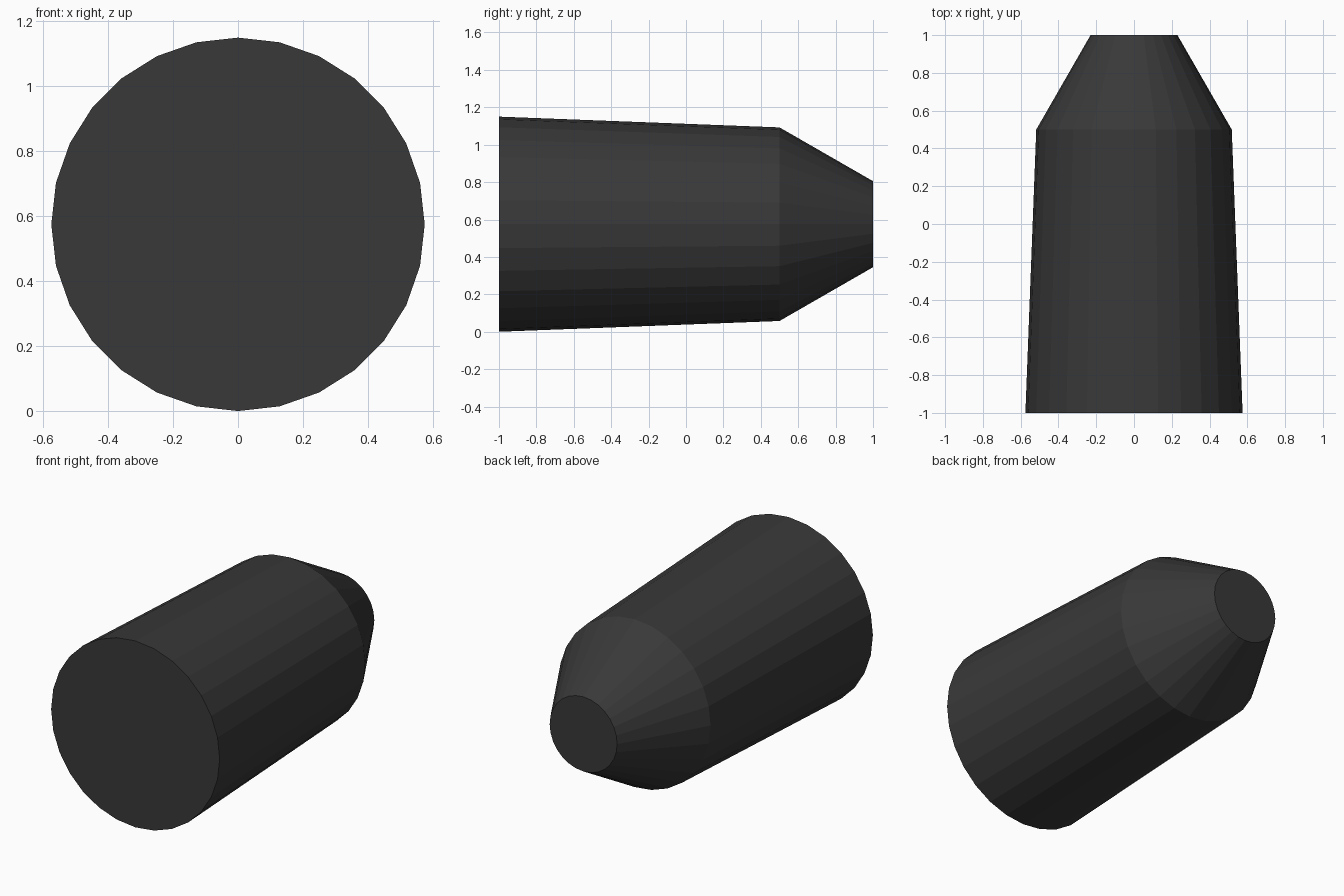
import bpy, bmesh, math

if "Cube" in bpy.data.objects:
    bpy.data.objects.remove(bpy.data.objects["Cube"])

SIDES = 28
CENTRE_Z = 0.575
# (y, radius) stations: wide base, shoulder, blunt tip
PROFILE = [(-1.0, 0.575), (0.5, 0.5175), (1.0, 0.23)]

bm = bmesh.new()

# Rings along the y axis
rings = []
for y, r in PROFILE:
    angles = [2 * math.pi * i / SIDES for i in range(SIDES)]
    rings.append([bm.verts.new((r * math.sin(a), y, CENTRE_Z + r * math.cos(a))) for a in angles])

# Tapered walls
for a, b in zip(rings, rings[1:]):
    for i in range(SIDES):
        j = (i + 1) % SIDES
        bm.faces.new((a[i], a[j], b[j], b[i]))

# Flat end caps
bm.faces.new(rings[0])
bm.faces.new(rings[-1])
bmesh.ops.recalc_face_normals(bm, faces=bm.faces)

mesh = bpy.data.meshes.new("tapered_body")
bm.to_mesh(mesh)
bm.free()
body = bpy.data.objects.new("tapered_body", mesh)
bpy.context.collection.objects.link(body)

# Dark charcoal finish
mat = bpy.data.materials.new("charcoal")
mat.diffuse_color = (0.04, 0.04, 0.04, 1.0)
mat.use_nodes = True
mat.node_tree.nodes["Principled BSDF"].inputs["Base Color"].default_value = mat.diffuse_color
mesh.materials.append(mat)
